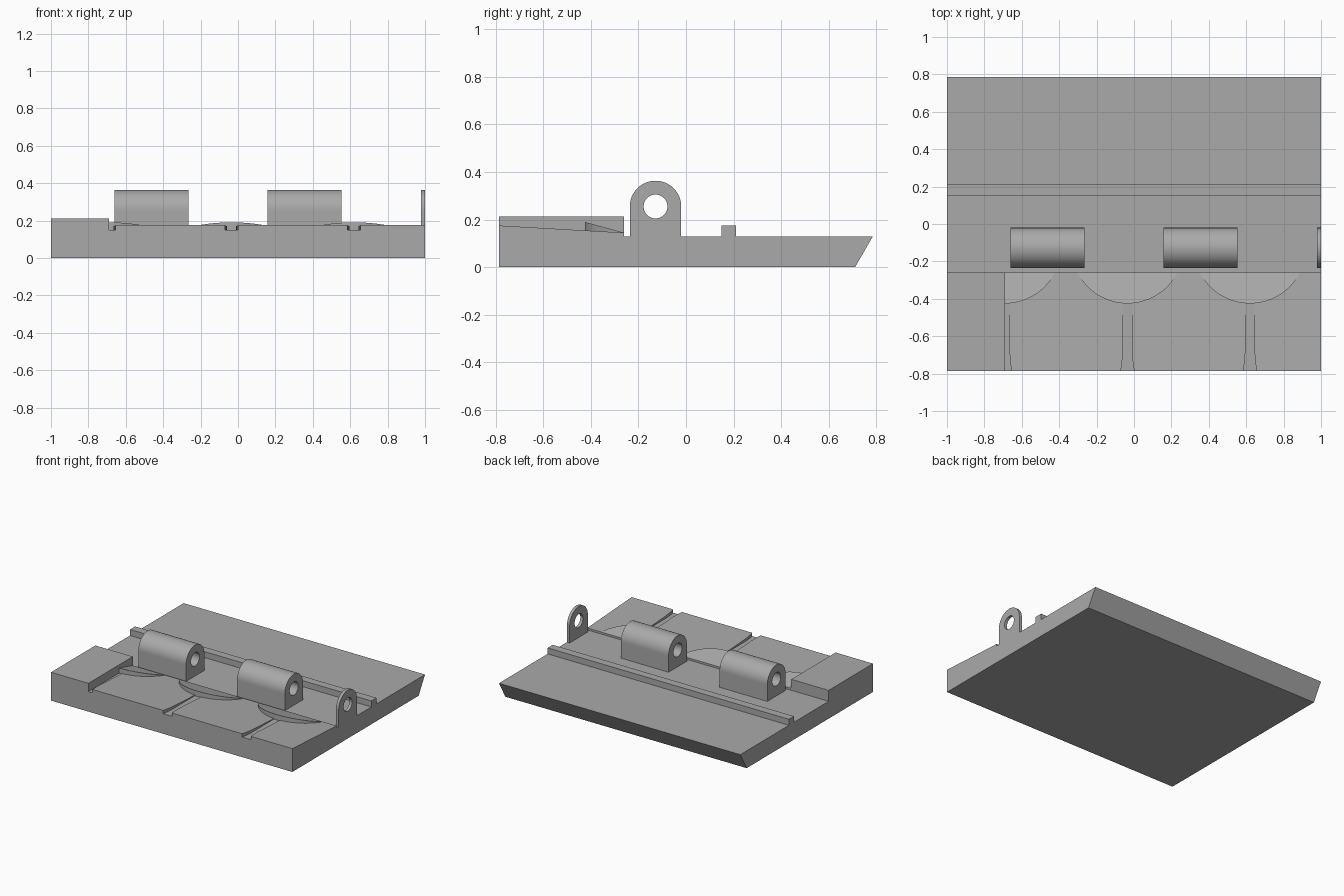
import bpy, bmesh, math

cube = bpy.data.objects.get("Cube")
if cube:
    bpy.data.objects.remove(cube, do_unlink=True)

grey = bpy.data.materials.new("plain grey")
grey.use_nodes = True
grey.diffuse_color = (0.4, 0.4, 0.4, 1)
grey.node_tree.nodes["Principled BSDF"].inputs["Base Color"].default_value = (0.4, 0.4, 0.4, 1)


def make_object(name, bm):
    bmesh.ops.recalc_face_normals(bm, faces=bm.faces)
    mesh = bpy.data.meshes.new(name)
    bm.to_mesh(mesh)
    bm.free()
    mesh.materials.append(grey)
    obj = bpy.data.objects.new(name, mesh)
    bpy.context.collection.objects.link(obj)
    return obj


def loft(name, lower, upper):
    """Close two matching outlines into a solid."""
    bm = bmesh.new()
    a = [bm.verts.new(p) for p in lower]
    b = [bm.verts.new(p) for p in upper]
    bm.faces.new(a)
    bm.faces.new(b)
    for i in range(len(a)):
        j = (i + 1) % len(a)
        bm.faces.new((a[i], a[j], b[j], b[i]))
    return make_object(name, bm)


def side_prism(name, profile, x0, x1):
    return loft(name, [(x0, y, z) for y, z in profile], [(x1, y, z) for y, z in profile])


FRONT, STEP, FLOOR = -0.785, -0.26, 0.13
SLOT_X = [-0.69, -0.035, 0.62]

# Base plate with sloping front deck, cross ridge and undercut back edge
base = side_prism("base_plate", [
    (FRONT, 0), (0.71, 0), (0.785, FLOOR), (0.21, FLOOR), (0.21, 0.175),
    (0.15, 0.175), (0.15, FLOOR), (STEP, FLOOR), (STEP, 0.145), (FRONT, 0.175)], -1, 1)

# Slots flaring towards the front edge
half = [(0.025, -0.38), (0.025, -0.69), (0.027, -0.72), (0.031, -0.755), (0.038, -0.8)]
outline = half + [(-x, y) for x, y in reversed(half)]
for cx in SLOT_X:
    cutter = loft("slot_cutter", [(cx + x, y, 0.15) for x, y in outline],
                  [(cx + x, y, 0.3) for x, y in outline])
    mod = base.modifiers.new("slot", "BOOLEAN")
    mod.operation, mod.solver, mod.object = "DIFFERENCE", "EXACT", cutter
    bpy.context.view_layer.objects.active = base
    bpy.ops.object.modifier_apply(modifier=mod.name)
    bpy.data.objects.remove(cutter, do_unlink=True)

# Raised corner block
side_prism("corner_block", [(FRONT, FLOOR), (STEP, FLOOR), (STEP, 0.212), (FRONT, 0.212)], -1, -0.69)

# Rounded wedges rising towards the front
RADIUS, CENTRE_Y = 0.3, -0.125
reach = math.acos((CENTRE_Y - STEP) / RADIUS)
for n, cx in enumerate(SLOT_X):
    start = 0 if n == 0 else -reach
    arc = [start + (reach - start) * i / 32 for i in range(33)]
    pts = [(cx + RADIUS * math.sin(a), CENTRE_Y - RADIUS * math.cos(a)) for a in arc]
    if n == 0:
        pts.append((cx, STEP))
    loft(f"round_wedge_{n + 1}", [(x, y, FLOOR) for x, y in pts],
         [(x, y, 0.145 + (STEP - y) * 0.273) for x, y in pts])

# Hinge lugs with round top and pin hole
LUG_Y, LUG_Z, LUG_R, HOLE_R, DROP = -0.128, 0.255, 0.108, 0.05, 0.127


def hinge_lug(name, x0, x1):
    corner = math.atan2(DROP, LUG_R)
    angles = sorted([math.tau * i / 64 for i in range(64)] + [math.pi + corner, math.tau - corner])
    bm = bmesh.new()
    rings = []
    for a in angles:
        c, s = math.cos(a), math.sin(a)
        r = LUG_R
        if s < -1e-6:
            r = min(LUG_R / max(abs(c), 1e-6), DROP / -s)
        rings.append([bm.verts.new((x, LUG_Y + k * c, LUG_Z + k * s))
                      for x, k in ((x0, r), (x1, r), (x1, HOLE_R), (x0, HOLE_R))])
    for i, p in enumerate(rings):
        q = rings[(i + 1) % len(rings)]
        for k in range(4):
            m = (k + 1) % 4
            bm.faces.new((p[k], p[m], q[m], q[k]))
    obj = make_object(name, bm)
    bpy.ops.object.select_all(action="DESELECT")
    obj.select_set(True)
    bpy.context.view_layer.objects.active = obj
    bpy.ops.object.shade_smooth_by_angle(angle=math.radians(30))


for n, (x0, x1) in enumerate([(-0.66, -0.265), (0.158, 0.553), (0.978, 1.0)]):
    hinge_lug(f"hinge_lug_{n + 1}", x0, x1)
